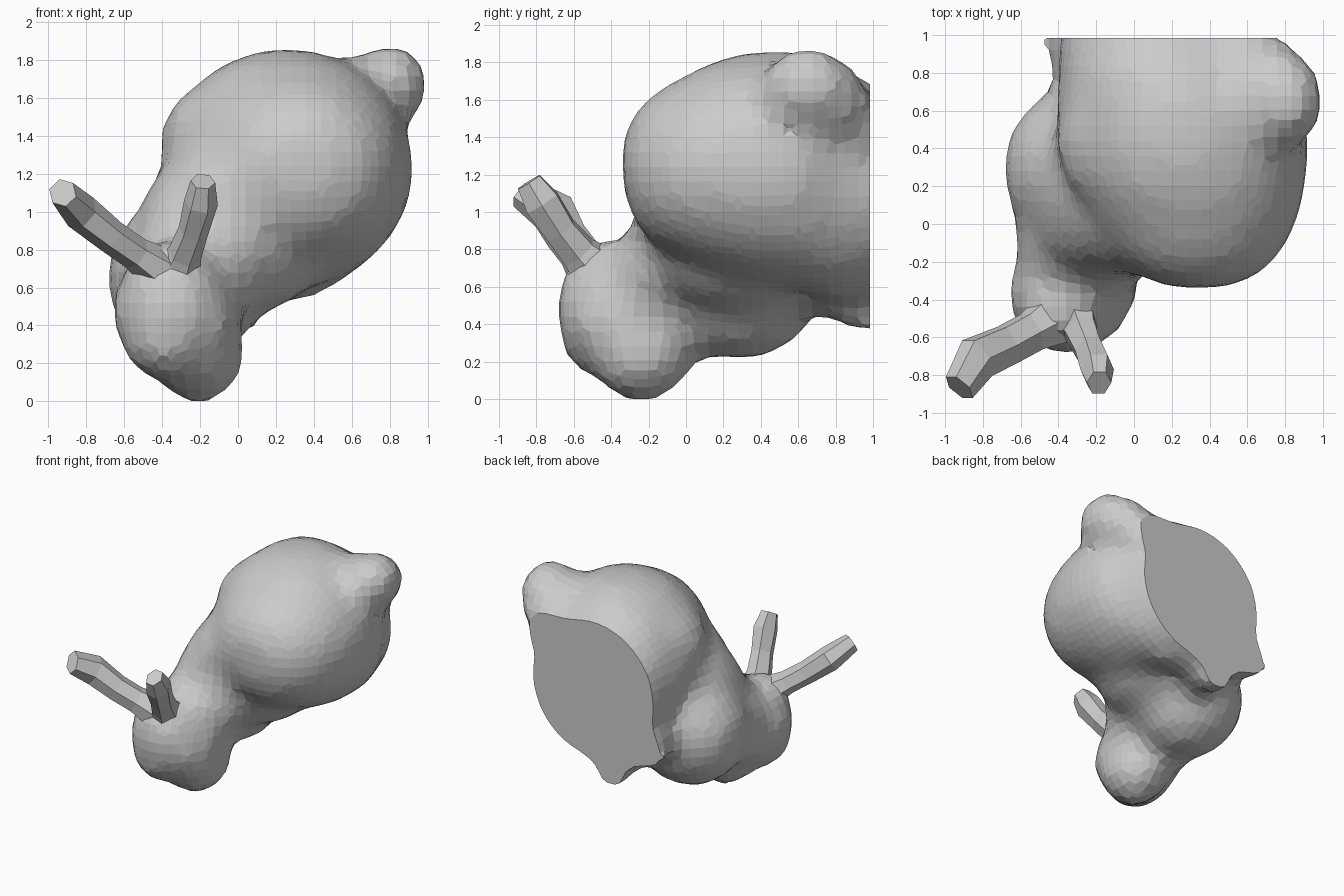
import bpy, bmesh, math
from mathutils import Vector

if "Cube" in bpy.data.objects:
    bpy.data.objects.remove(bpy.data.objects["Cube"])

BASE_Y = 0.985


def new_object(name, bm):
    bmesh.ops.recalc_face_normals(bm, faces=bm.faces)
    mesh = bpy.data.meshes.new(name)
    bm.to_mesh(mesh)
    bm.free()
    obj = bpy.data.objects.new(name, mesh)
    bpy.context.collection.objects.link(obj)
    return obj


def skin(bm, rings):
    # Bridge neighbouring closed rings and cap both ends
    loops = [[bm.verts.new(p) for p in ring] for ring in rings]
    n = len(loops[0])
    for a, b in zip(loops, loops[1:]):
        for i in range(n):
            bm.faces.new((a[i], a[(i + 1) % n], b[(i + 1) % n], b[i]))
    bm.faces.new(loops[0][::-1])
    bm.faces.new(loops[-1])


def ball(bm, centre, radii):
    made = bmesh.ops.create_uvsphere(bm, u_segments=28, v_segments=18, radius=1)
    for v in made["verts"]:
        v.co = Vector(centre) + Vector(c * r for c, r in zip(v.co, radii))


def tube(bm, path, radii, sides, wide=1.0, across=Vector((0, 1, 0))):
    # Tapered tube along a path, optionally wider in one direction
    pts = [Vector(p) for p in path]
    rings = []
    for i, p in enumerate(pts):
        d = (pts[min(i + 1, len(pts) - 1)] - pts[max(i - 1, 0)]).normalized()
        u = (across - d * across.dot(d)).normalized()
        w = d.cross(u)
        ring = []
        for k in range(sides):
            t = 2 * math.pi * (k + 0.5) / sides
            ring.append(p + radii[i] * (u * math.cos(t) * wide + w * math.sin(t)))
        rings.append(ring)
    skin(bm, rings)


bm = bmesh.new()

# Large rounded back: y, centre x, centre z, radius x, radius z
sections = [(-0.34, .34, 1.26, .12, .12), (-0.29, .34, 1.24, .30, .28),
            (-0.17, .33, 1.23, .44, .41), (0.0, .315, 1.235, .55, .50),
            (0.2, .28, 1.24, .63, .59), (0.4, .26, 1.23, .67, .63),
            (0.6, .25, 1.22, .66, .64), (0.8, .20, 1.16, .60, .65),
            (0.95, .17, 1.12, .57, .58), (1.1, .15, 1.11, .55, .53)]
skin(bm, [[(cx + rx * math.cos(t), y, cz + rz * math.sin(t))
           for t in (2 * math.pi * k / 36 for k in range(36))]
          for y, cx, cz, rx, rz in sections])
ball(bm, (-.10, .44, 1.39), (.31, .38, .29))

# Chest, shoulders and neck
ball(bm, (-.27, .29, .65), (.425, .45, .44))
ball(bm, (-.11, .20, .92), (.42, .45, .42))
ball(bm, (-.12, .03, .88), (.40, .32, .36))
ball(bm, (-.02, .10, 1.07), (.37, .37, .36))
ball(bm, (.08, .28, .80), (.36, .47, .33))
ball(bm, (-.29, -.04, .58), (.345, .40, .36))
ball(bm, (-.22, -.12, .68), (.34, .28, .30))

# Head, jaw, muzzle, ear roots
ball(bm, (-.35, -.36, .48), (.315, .34, .36))
ball(bm, (-.37, -.41, .35), (.26, .27, .25))
ball(bm, (-.21, -.24, .26), (.25, .29, .275))
ball(bm, (-.17, -.30, .40), (.19, .30, .28))
ball(bm, (-.39, -.47, .69), (.21, .16, .17))

# Tail and rump
ball(bm, (.81, .65, 1.67), (.195, .25, .215))
ball(bm, (.74, .78, 1.60), (.19, .20, .22))
ball(bm, (.64, .66, 1.58), (.27, .29, .25))
ball(bm, (.52, .88, 1.42), (.25, .30, .24))

# Front paws and flared base corner
tube(bm, [(-.1, .5, .6), (-.04, .75, .57), (.0, .92, .47), (.02, 1.1, .43)],
     [.18, .14, .12, .11], 10)
tube(bm, [(-.25, .6, .8), (-.34, .85, .74), (-.44, 1.05, .70)],
     [.16, .11, .08], 10, 1.0, Vector((0, 0, 1)))
tube(bm, [(-.1, .7, .9), (-.22, .9, .8), (-.24, 1.1, .76)],
     [.25, .22, .20], 12, 1.0, Vector((0, 0, 1)))

body = new_object("rabbit_body", bm)
bpy.context.view_layer.objects.active = body
body.select_set(True)

# Fuse the volumes, soften the joins
mod = body.modifiers.new("fuse", 'REMESH')
mod.mode = 'VOXEL'
mod.voxel_size = 0.08
bpy.ops.object.modifier_apply(modifier=mod.name)
mod = body.modifiers.new("soften", 'SMOOTH')
mod.factor = 0.5
mod.iterations = 5
bpy.ops.object.modifier_apply(modifier=mod.name)

# Slice off the flat base and rest the muzzle on the ground
bm = bmesh.new()
bm.from_mesh(body.data)
bmesh.ops.bisect_plane(bm, geom=bm.verts[:] + bm.edges[:] + bm.faces[:],
                       plane_co=(0, BASE_Y, 0), plane_no=(0, 1, 0), clear_outer=True)
bmesh.ops.holes_fill(bm, edges=[e for e in bm.edges if e.is_boundary], sides=0)
bmesh.ops.recalc_face_normals(bm, faces=bm.faces)
low = min(v.co.z for v in bm.verts)
for v in bm.verts:
    v.co.z -= low
for f in bm.faces:
    f.smooth = False
bm.to_mesh(body.data)
bm.free()

# Two faceted ears
ears = {
    "ear_left": ([(-.42, -.50, .70), (-.54, -.57, .78), (-.67, -.64, .87),
                  (-.83, -.71, 1.00), (-.925, -.865, 1.10)],
                 [.12, .09, .09, .10, .075], 1.3),
    "ear_right": ([(-.32, -.47, .68), (-.28, -.57, .78), (-.235, -.67, .90),
                   (-.195, -.77, 1.05), (-.185, -.84, 1.16)],
                  [.13, .09, .08, .09, .065], 1.2),
}
for name, (path, radii, wide) in ears.items():
    bm = bmesh.new()
    tube(bm, path, radii, 6, wide)
    new_object(name, bm)
